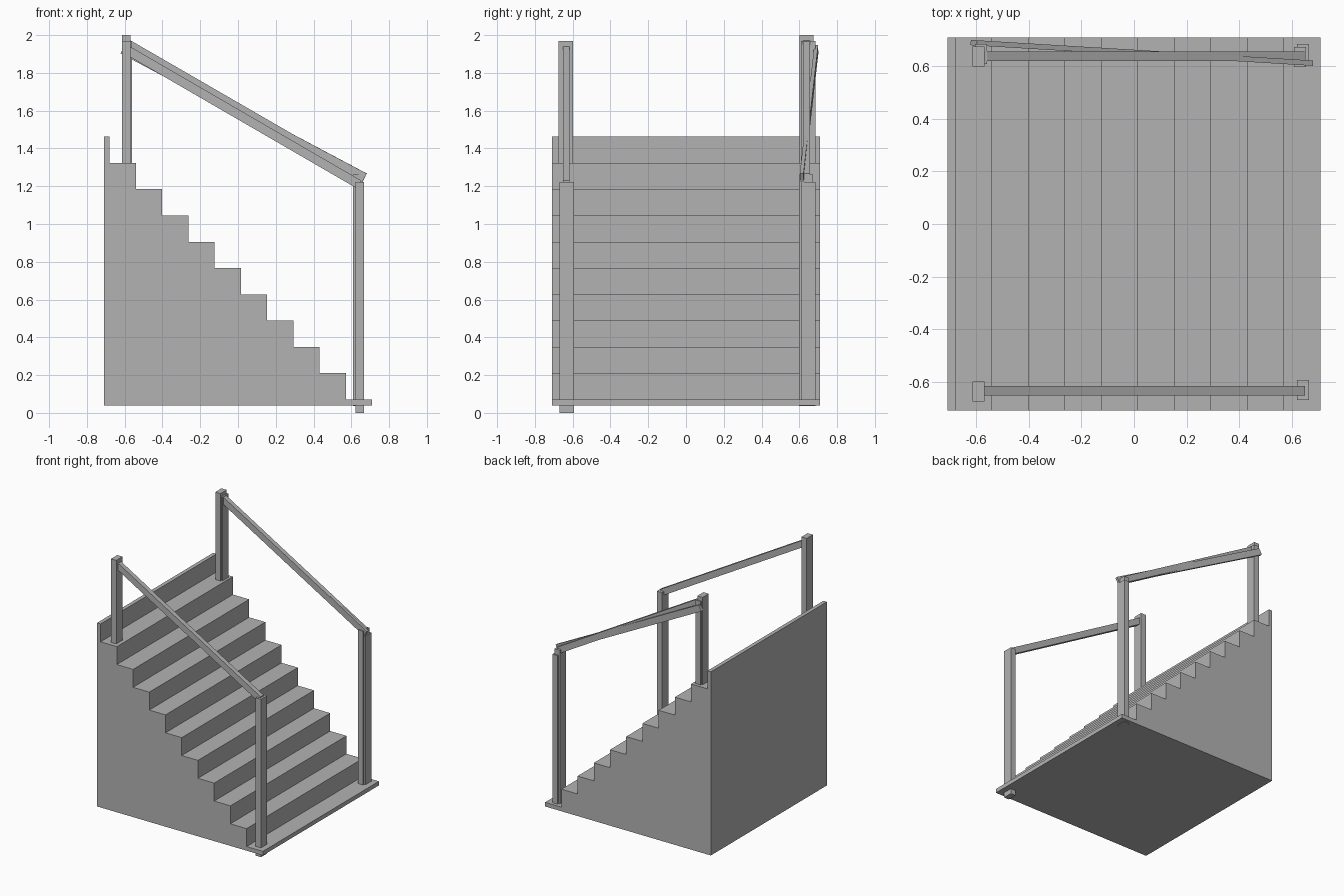
import bpy
import bmesh
from mathutils import Vector

if "Cube" in bpy.data.objects:
    bpy.data.objects.remove(bpy.data.objects["Cube"])

grey = bpy.data.materials.new("plain grey")
grey.diffuse_color = (0.45, 0.45, 0.45, 1)
grey.use_nodes = True
grey.node_tree.nodes["Principled BSDF"].inputs["Base Color"].default_value = grey.diffuse_color


def make(name, bm):
    bmesh.ops.recalc_face_normals(bm, faces=bm.faces)
    me = bpy.data.meshes.new(name)
    bm.to_mesh(me)
    bm.free()
    me.materials.append(grey)
    ob = bpy.data.objects.new(name, me)
    bpy.context.collection.objects.link(ob)
    return ob


def prism(name, profile, offset):
    """Extrude a closed polygon of 3D points along an offset."""
    bm = bmesh.new()
    face = bm.faces.new([bm.verts.new(p) for p in profile])
    ext = bmesh.ops.extrude_face_region(bm, geom=[face], use_keep_orig=True)
    verts = [g for g in ext["geom"] if isinstance(g, bmesh.types.BMVert)]
    bmesh.ops.translate(bm, verts=verts, vec=offset)
    return make(name, bm)


def post(name, x, y, z0, z1, w=0.045, d=0.076):
    prism(name, [(x, y, z0), (x + w, y, z0), (x + w, y + d, z0), (x, y + d, z0)],
          (0, 0, z1 - z0))


def rail(name, a, b, width=0.036, height=0.055, plumb=True):
    """Bar from a to b, with plumb or square-cut ends."""
    a, b = Vector(a), Vector(b)
    axis = (b - a).normalized()
    side = axis.cross(Vector((0, 0, 1))).normalized() * width / 2
    up = Vector((0, 0, 1)) if plumb else side.cross(axis).normalized()
    up = up * height / 2
    prism(name, [a - side - up, a + side - up, a + side + up, a - side + up], b - a)


# Solid stair body with ten treads and a thin top riser
half, bottom, run, rise = 0.71, 0.04, 0.139, 0.139
points = [(-half, bottom), (half, bottom)]
x, z = half, 0.072
for i in range(10):
    points += [(x, z), (x - run, z)]
    x -= run
    z += rise
points += [(x, z), (-half, z)]
prism("stair_body", [(px, -half, pz) for px, pz in points], (0, 2 * half, 0))

# Front handrail and posts
post("front_lower_post", 0.621, -0.67, 0, 1.222)
post("front_upper_post", -0.615, -0.675, 1.30, 1.97)
rail("front_handrail", (-0.575, -0.634, 1.914), (0.65, -0.634, 1.204))

# Back posts, each doubled with a slight offset
post("back_lower_post", 0.61, 0.597, 0.037, 1.262)
post("back_lower_post_double", 0.621, 0.609, 0.037, 1.222)
post("back_upper_post", -0.615, 0.60, 1.30, 2.0)
post("back_upper_post_double", -0.605, 0.61, 1.30, 1.97)

# Back handrail with a second, skewed bar
rail("back_handrail", (-0.575, 0.638, 1.948), (0.65, 0.638, 1.24))
rail("back_skewed_rail", (-0.61, 0.69, 1.925), (0.67, 0.613, 1.245),
     width=0.02, height=0.05, plumb=False)
